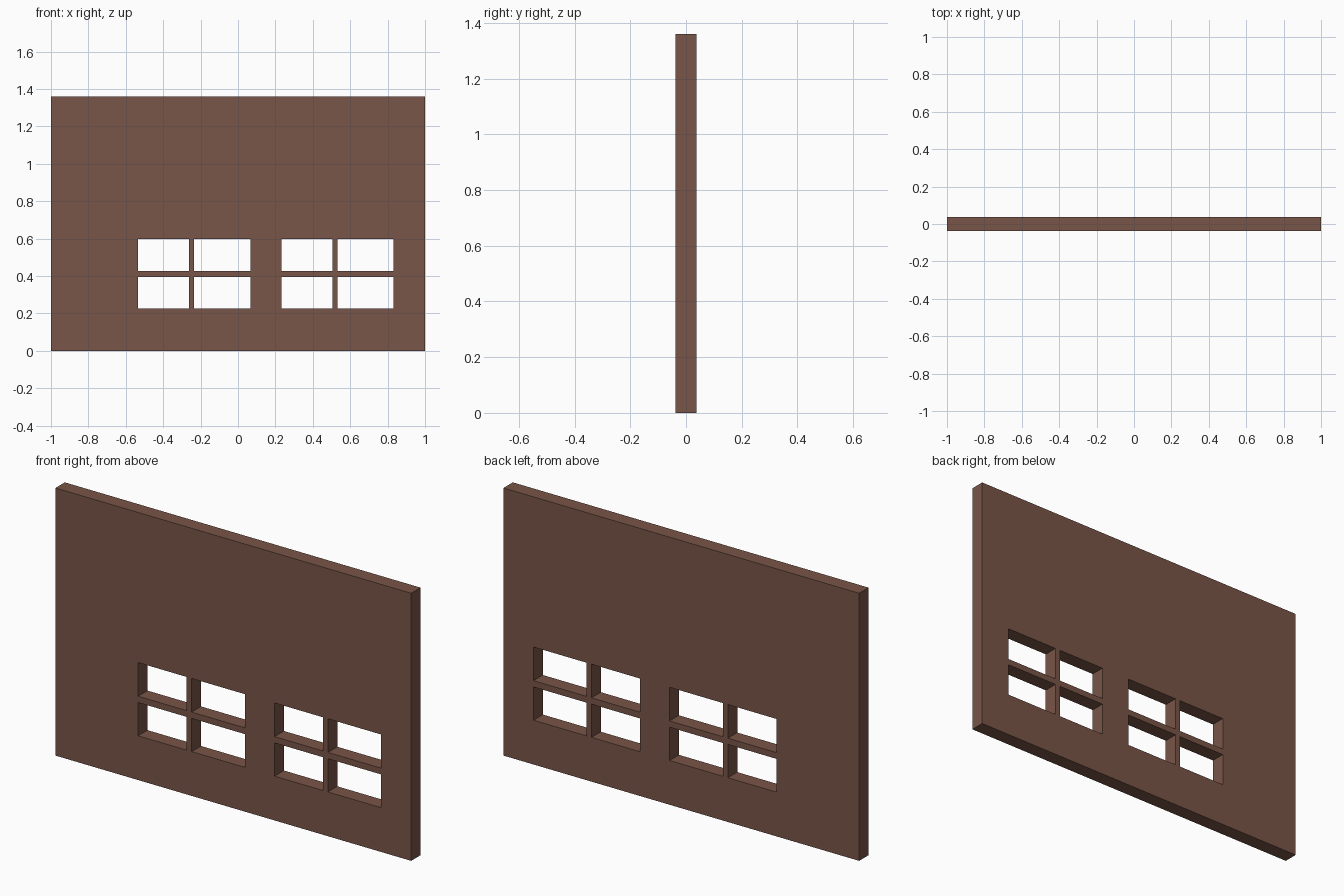
import bpy, bmesh, math

if "Cube" in bpy.data.objects:
    bpy.data.objects.remove(bpy.data.objects["Cube"])

HALF = 0.0375                      # half the wall thickness
XS = [-1, -0.535, -0.262, -0.234, 0.066, 0.232, 0.505, 0.532, 0.831, 1]
ZS = [0, 0.225, 0.394, 0.426, 0.597, 1.36]
OPEN_COLS, OPEN_ROWS = {1, 3, 5, 7}, {1, 3}   # grid cells that are window panes

brown = bpy.data.materials.new("brown")
brown.diffuse_color = (0.191, 0.091, 0.065, 1)
brown.use_nodes = True
brown.node_tree.nodes["Principled BSDF"].inputs["Base Color"].default_value = brown.diffuse_color

# Wall face: grid of cells, leaving the pane openings out
bm = bmesh.new()
grid = [[bm.verts.new((x, -HALF, z)) for z in ZS] for x in XS]
for i in range(len(XS) - 1):
    for j in range(len(ZS) - 1):
        if not (i in OPEN_COLS and j in OPEN_ROWS):
            bm.faces.new((grid[i][j], grid[i + 1][j], grid[i + 1][j + 1], grid[i][j + 1]))

# Thickness, including the reveals of the openings
ext = bmesh.ops.extrude_face_region(bm, geom=bm.faces[:], use_keep_orig=True)
bmesh.ops.translate(bm, vec=(0, 2 * HALF, 0),
                    verts=[g for g in ext["geom"] if isinstance(g, bmesh.types.BMVert)])
bmesh.ops.recalc_face_normals(bm, faces=bm.faces[:])

mesh = bpy.data.meshes.new("window_wall")
bm.to_mesh(mesh)
bm.free()
mesh.materials.append(brown)
wall = bpy.data.objects.new("window_wall", mesh)
bpy.context.collection.objects.link(wall)
